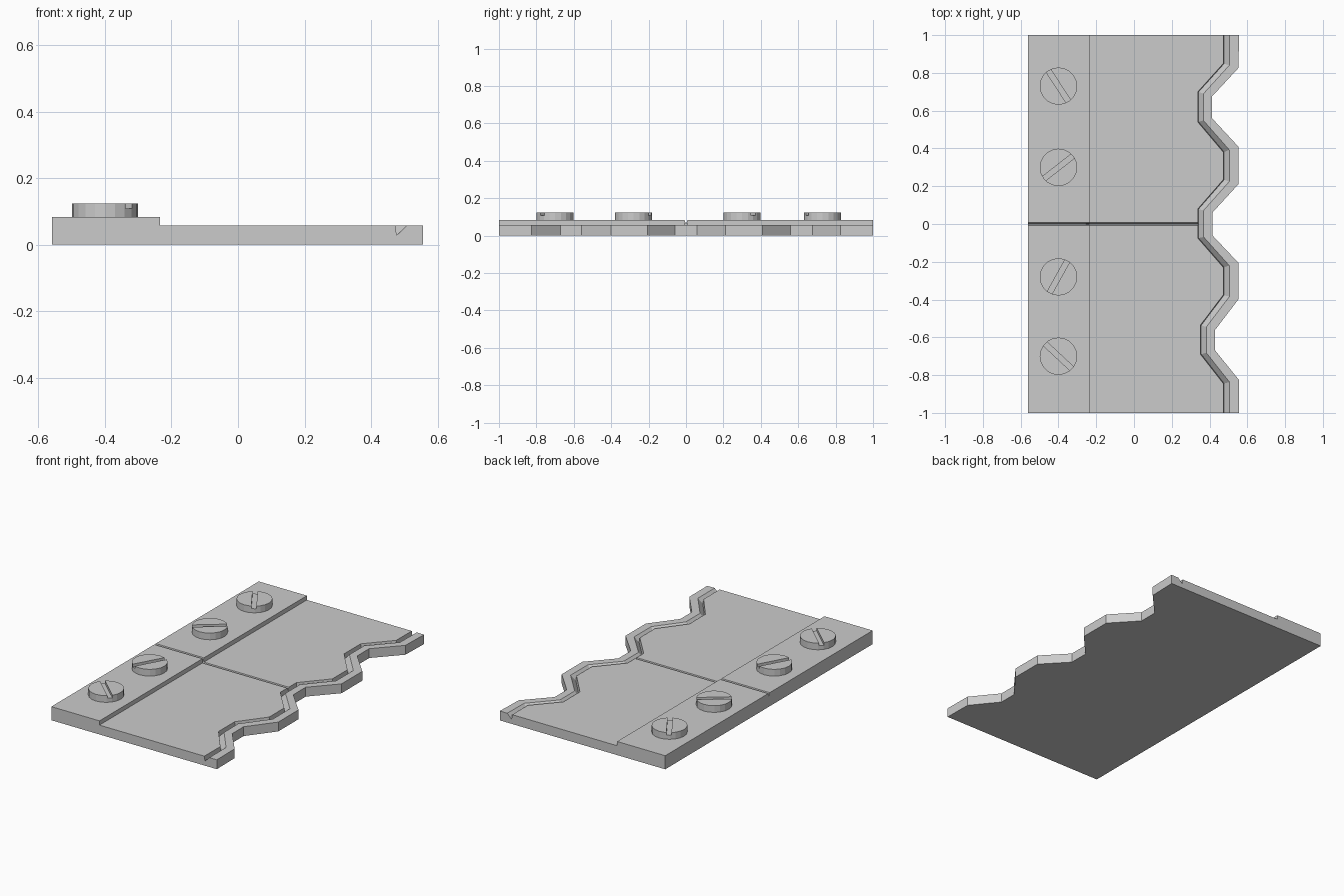
import bpy, bmesh
from math import radians, cos, sin, pi

if "Cube" in bpy.data.objects:
    bpy.data.objects.remove(bpy.data.objects["Cube"])

STRIP_Z, PLATE_Z, STEP_X = 0.083, 0.057, -0.235


def make_object(name, bm):
    bmesh.ops.recalc_face_normals(bm, faces=bm.faces)
    mesh = bpy.data.meshes.new(name)
    bm.to_mesh(mesh)
    bm.free()
    obj = bpy.data.objects.new(name, mesh)
    bpy.context.collection.objects.link(obj)
    return obj


def loft(name, rings):
    """Skin a list of equal-length closed rings and cap both ends."""
    bm = bmesh.new()
    rows = [[bm.verts.new(p) for p in ring] for ring in rings]
    n = len(rows[0])
    for a, b in zip(rows, rows[1:]):
        for i in range(n):
            j = (i + 1) % n
            bm.faces.new((a[i], a[j], b[j], b[i]))
    bm.faces.new(rows[0])
    bm.faces.new(rows[-1][::-1])
    bmesh.ops.dissolve_limit(bm, angle_limit=radians(0.5),
                             verts=bm.verts, edges=bm.edges)
    return make_object(name, bm)


def cut(obj, cutter):
    mod = obj.modifiers.new("cut", 'BOOLEAN')
    mod.operation = 'DIFFERENCE'
    mod.solver = 'EXACT'
    mod.object = cutter
    bpy.context.view_layer.objects.active = obj
    bpy.ops.object.modifier_apply(modifier=mod.name)
    bpy.data.objects.remove(cutter)


# Plate: groove line and wavy outer edge, as (groove x, groove y, edge x, edge y)
edge = [
    (0.473, -1.0, 0.557, -1.0), (0.473, -0.845, 0.555, -0.825),
    (0.352, -0.69, 0.43, -0.67), (0.352, -0.535, 0.43, -0.56),
    (0.473, -0.375, 0.552, -0.40), (0.473, -0.23, 0.552, -0.205),
    (0.338, -0.075, 0.415, -0.06), (0.338, 0.08, 0.415, 0.06),
    (0.473, 0.235, 0.552, 0.21), (0.473, 0.38, 0.552, 0.41),
    (0.338, 0.54, 0.413, 0.56), (0.338, 0.70, 0.413, 0.675),
    (0.473, 0.85, 0.552, 0.825), (0.473, 1.0, 0.557, 1.0)]


def section(gx, gy, ex, ey):
    def between(t, z):
        return (gx + (ex - gx) * t, gy + (ey - gy) * t, z)
    return [(-0.56, gy, 0), (-0.56, gy, STRIP_Z), (STEP_X, gy, STRIP_Z),
            (STEP_X, gy, PLATE_Z), between(0, PLATE_Z), between(0.05, 0.028),
            between(0.4, PLATE_Z), between(1, PLATE_Z), between(1, 0)]


plate = loft("wavy_plate", [section(*e) for e in edge])

# Narrow seam across the plate, following the step
for x0, x1, z in ((-0.6, STEP_X + 0.001, STRIP_Z), (STEP_X - 0.02, 0.345, PLATE_Z)):
    rings = [[(x, -0.007, z + 0.01), (x, -0.007, z), (x, 0, z - 0.022),
              (x, 0.007, z), (x, 0.007, z + 0.01)] for x in (x0, x1)]
    cut(plate, loft("seam_cutter", rings))

# Slotted screw heads
for i, (y, angle) in enumerate(((0.73, -57), (0.30, 38), (-0.28, 61), (-0.70, -43))):
    ring = [(-0.40 + 0.099 * cos(k * pi / 10), y + 0.099 * sin(k * pi / 10))
            for k in range(20)]
    screw = loft(f"screw_head_{i + 1}",
                 [[(px, py, z) for px, py in ring] for z in (0.078, 0.124)])
    c, s = cos(radians(angle)), sin(radians(angle))
    bar = [(-0.15, -0.014), (0.15, -0.014), (0.15, 0.014), (-0.15, 0.014)]
    slot = loft("slot_cutter", [[(-0.40 + u * c - v * s, y + u * s + v * c, z)
                                 for u, v in bar] for z in (0.108, 0.14)])
    cut(screw, slot)
